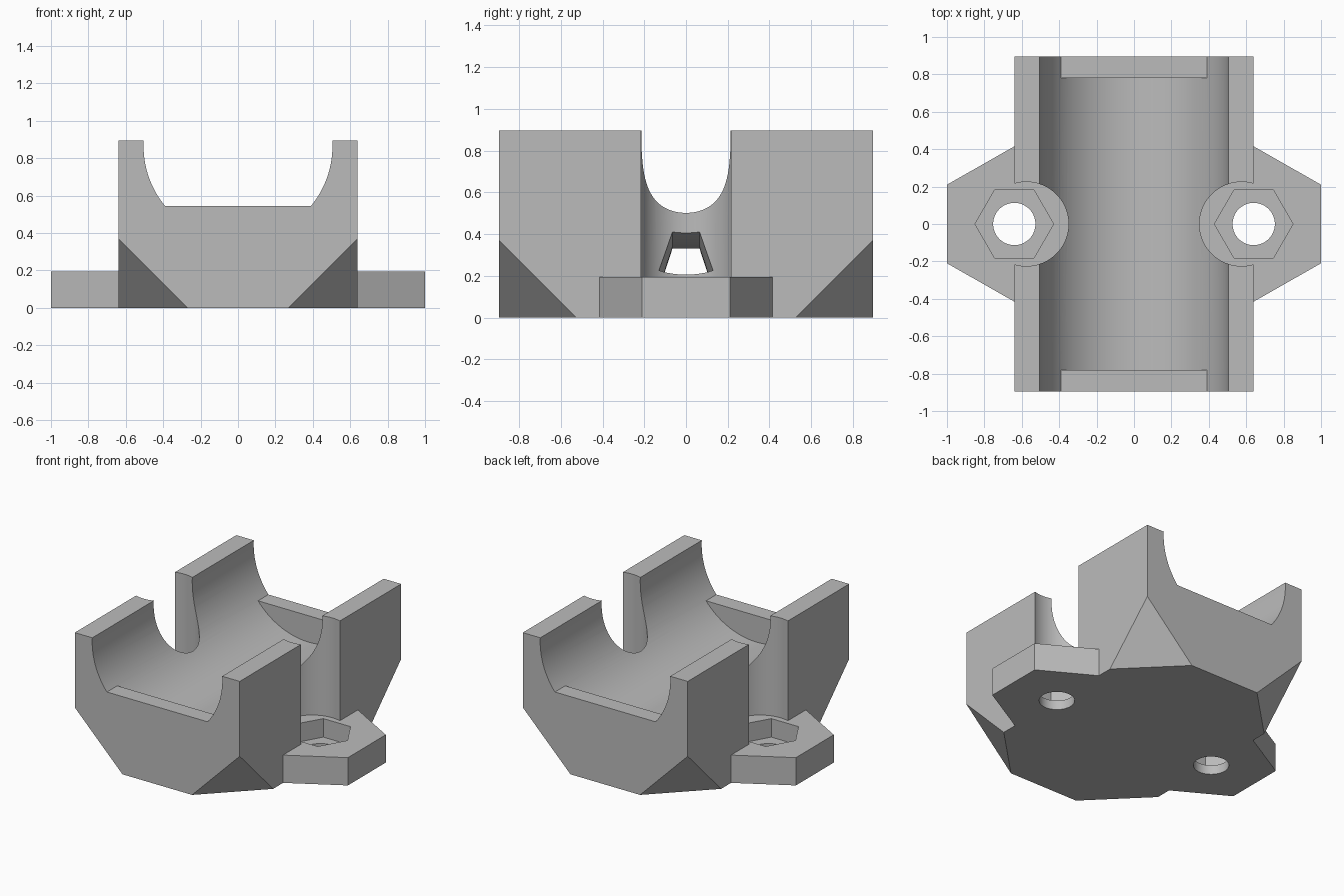
import bpy, bmesh
from math import sin, cos, pi, sqrt
from mathutils import Vector

cube = bpy.data.objects.get("Cube")
if cube:
    bpy.data.objects.remove(cube, do_unlink=True)

GREY = 0.5
material = bpy.data.materials.new("plain grey")
material.use_nodes = True
material.diffuse_color = (GREY, GREY, GREY, 1)
material.node_tree.nodes["Principled BSDF"].inputs["Base Color"].default_value = (GREY, GREY, GREY, 1)


def make_object(name, bm):
    bmesh.ops.recalc_face_normals(bm, faces=bm.faces)
    mesh = bpy.data.meshes.new(name)
    bm.to_mesh(mesh)
    bm.free()
    mesh.materials.append(material)
    obj = bpy.data.objects.new(name, mesh)
    bpy.context.collection.objects.link(obj)
    return obj


def loft(name, sections):
    """Closed solid through a row of matching point loops."""
    bm = bmesh.new()
    rings = [[bm.verts.new(p) for p in section] for section in sections]
    for a, b in zip(rings, rings[1:]):
        for i in range(len(a)):
            j = (i + 1) % len(a)
            bm.faces.new((a[i], a[j], b[j], b[i]))
    bm.faces.new(rings[0])
    bm.faces.new(rings[-1])
    return make_object(name, bm)


def prism_z(name, points, low, high):
    return loft(name, [[(x, y, z) for x, y in points] for z in (low, high)])


def prism_y(name, points, low, high):
    return loft(name, [[(x, y, z) for x, z in points] for y in (low, high)])


def circle(cx, cy, radius, sides):
    return [(cx + radius * cos(2 * pi * i / sides), cy + radius * sin(2 * pi * i / sides))
            for i in range(sides)]


def rectangle(x0, x1, y0, y1):
    return [(x0, y0), (x1, y0), (x1, y1), (x0, y1)]


def combine(target, tool, operation):
    mod = target.modifiers.new(tool.name, "BOOLEAN")
    mod.operation = operation
    mod.solver = "EXACT"
    mod.object = tool
    bpy.context.view_layer.objects.active = target
    bpy.ops.object.modifier_apply(modifier=mod.name)
    bpy.data.objects.remove(tool, do_unlink=True)


W, L, H = 0.64, 0.895, 0.895      # half width, half length, height
FLANGE = 0.195                    # flange thickness

# Block with its four bottom corners sliced off
bm = bmesh.new()
bmesh.ops.create_cube(bm, size=1)
for v in bm.verts:
    v.co = Vector((v.co.x * 2 * W, v.co.y * 2 * L, (v.co.z + 0.5) * H))
for sx in (-1, 1):
    for sy in (-1, 1):
        cut = bmesh.ops.bisect_plane(
            bm, geom=bm.verts[:] + bm.edges[:] + bm.faces[:], dist=1e-5,
            plane_co=(sx * 0.27, sy * L, 0), plane_no=(sx, sy, -1), clear_outer=True)
        edges = [e for e in cut["geom_cut"] if isinstance(e, bmesh.types.BMEdge)]
        bmesh.ops.contextual_create(bm, geom=edges)
cradle = make_object("cradle_block", bm)

# Round trough along the length
combine(cradle, prism_y("trough", circle(0, 0.865, 0.505, 128), -1, 1), "DIFFERENCE")

# Stop lips at both ends
for s in (-1, 1):
    low, high = sorted((s * 0.78, s * L))
    combine(cradle, prism_y("end_lip", rectangle(-0.45, 0.45, 0.25, 0.545), low, high), "UNION")

# Round bolt pockets through the side walls
for s in (-1, 1):
    combine(cradle, prism_z("bolt_pocket", circle(s * 0.575, 0, 0.225, 96), 0.1, 1.2), "DIFFERENCE")

# Mounting flange on both sides
half = [(1, -0.21), (1, 0.21), (W, 0.415)]
outline = half + [(-x, -y) for x, y in half]
outline = [(W, -0.415)] + half + [(-W, 0.415), (-1, 0.21), (-1, -0.21), (-W, -0.415)]
combine(cradle, prism_z("flange", outline, 0, FLANGE), "UNION")

# Bolt holes with hexagonal nut recesses
for s in (-1, 1):
    combine(cradle, prism_z("nut_recess", circle(s * W, 0, 0.21, 6), 0.065, 0.24), "DIFFERENCE")
    combine(cradle, prism_z("bolt_hole", circle(s * W, 0, 0.113, 64), -0.1, 0.15), "DIFFERENCE")

# Curved strap tunnel between the pockets, with a tapered section
sections = []
for i in range(25):
    x = -0.42 + 0.84 * i / 24
    top = 0.33 + 0.85 - sqrt(0.85 ** 2 - x * x)
    sections.append([(x, -0.13, top - 0.2), (x, 0.13, top - 0.2), (x, 0.065, top), (x, -0.065, top)])
combine(cradle, loft("strap_tunnel", sections), "DIFFERENCE")

# Smooth the curved walls, keep the edges sharp
bpy.ops.object.select_all(action="DESELECT")
cradle.select_set(True)
bpy.context.view_layer.objects.active = cradle
bpy.ops.object.shade_smooth_by_angle(angle=pi / 9)
